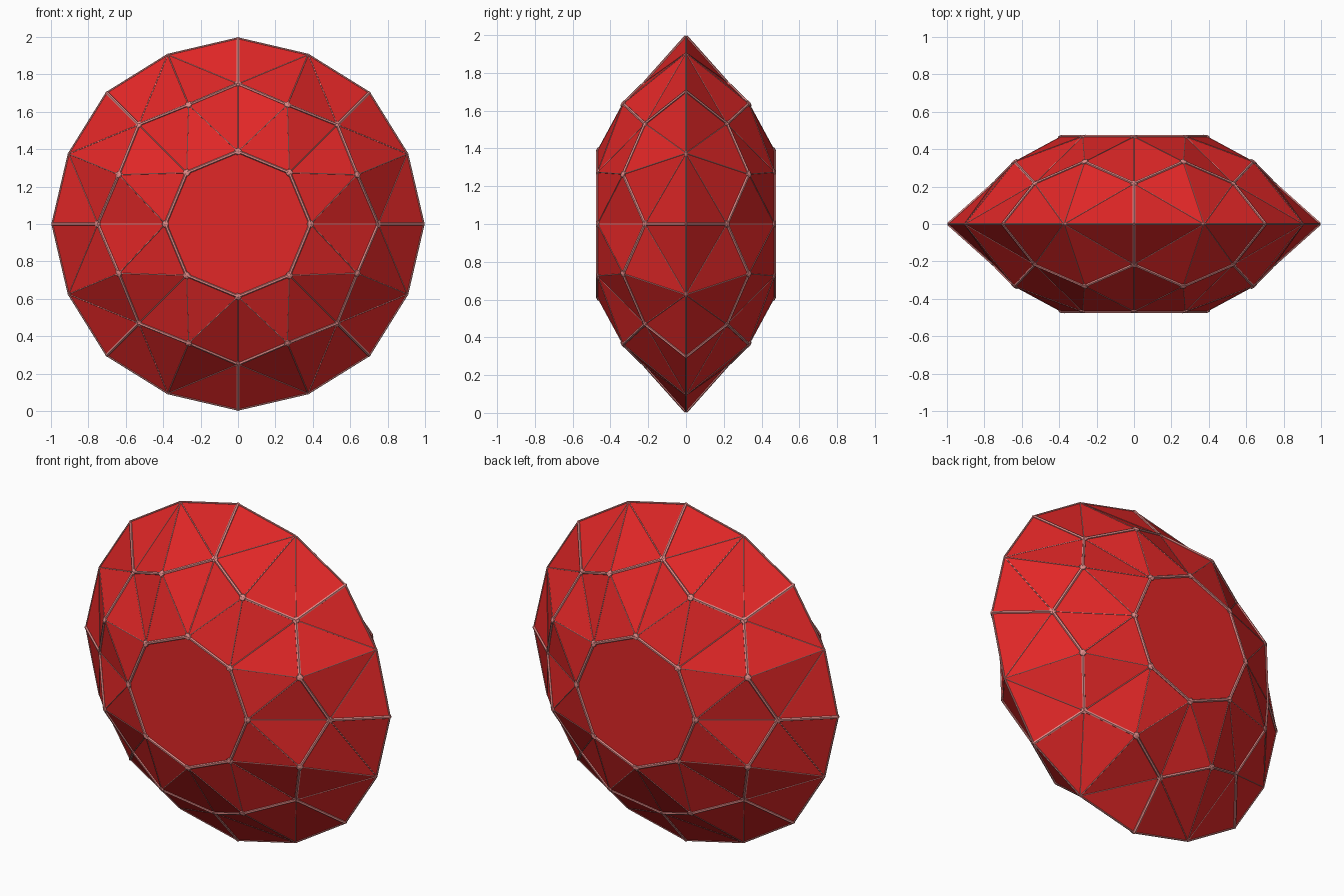
import bpy, bmesh, math
from mathutils import Vector, Matrix

if "Cube" in bpy.data.objects:
    bpy.data.objects.remove(bpy.data.objects["Cube"])


def material(name, rgb):
    m = bpy.data.materials.new(name)
    m.diffuse_color = (*rgb, 1)
    m.use_nodes = True
    m.node_tree.nodes["Principled BSDF"].inputs["Base Color"].default_value = m.diffuse_color
    return m


red = material("ruby red", (0.75, 0.02, 0.02))
pink = material("pale pink", (0.74, 0.25, 0.24))


def add_object(name, data, mat):
    ob = bpy.data.objects.new(name, data)
    data.materials.append(mat)
    bpy.context.collection.objects.link(ob)
    return ob


def point(radius, step, y):
    a = math.radians(22.5) * step
    return Vector((radius * math.sin(a), y, 1 + radius * math.cos(a)))


# Faceted stone: shared 16-sided girdle, then three rings and a flat table per side
bm = bmesh.new()
girdle = [bm.verts.new(point(0.993 if i % 2 == 0 else 0.98, i, 0)) for i in range(16)]
thick, thin, rim = [], [], []

for i in range(16):
    rim.append((girdle[i].co.copy(), girdle[(i + 1) % 16].co.copy()))

for s in (-1, 1):
    table = [bm.verts.new(point(0.388, 2 * k, s * 0.468)) for k in range(8)]
    star = [bm.verts.new(point(0.69, 2 * k + 1, s * 0.333)) for k in range(8)]
    mid = [bm.verts.new(point(0.75, 2 * k, s * 0.217)) for k in range(8)]
    bm.faces.new(table)
    for k in range(8):
        n = (k + 1) % 8
        t0, t1, st, m0, m1 = table[k], table[n], star[k], mid[k], mid[n]
        g0, gh, g1 = girdle[2 * k], girdle[2 * k + 1], girdle[2 * n]
        for tri in ((t0, t1, st), (t0, st, m0), (t1, m1, st), (st, gh, m0),
                    (st, m1, gh), (m0, gh, g0), (m1, g1, gh)):
            bm.faces.new(tri)
        for a, b in ((t0, t1), (st, m0), (st, m1), (m0, g0)):
            thick.append((a.co.copy(), b.co.copy()))
        for a, b in ((t0, st), (t1, st), (t0, m0), (st, gh), (m0, gh), (m1, gh)):
            thin.append((a.co.copy(), b.co.copy()))

bmesh.ops.recalc_face_normals(bm, faces=bm.faces)
bm.normal_update()
knots = [(v.co.copy(), v.normal.copy()) for v in bm.verts]
mesh = bpy.data.meshes.new("gem_stone")
bm.to_mesh(mesh)
bm.free()
add_object("gem_stone", mesh, red)


# Pale lines along the facet edges
def edge_lines(name, pairs, radius):
    bm = bmesh.new()
    for a, b in pairs:
        d = b - a
        rot = d.to_track_quat('Z', 'Y').to_matrix().to_4x4()
        bmesh.ops.create_cone(bm, cap_ends=True, segments=6, radius1=radius,
                              radius2=radius, depth=d.length,
                              matrix=Matrix.Translation((a + b) / 2) @ rot)
    me = bpy.data.meshes.new(name)
    bm.to_mesh(me)
    bm.free()
    add_object(name, me, pink)


edge_lines("main_edge_lines", thick, 0.009)
edge_lines("fine_edge_lines", thin, 0.0028)
edge_lines("girdle_line", rim, 0.005)

# Small flattened knots where the lines meet, leaving the girdle rim plain
bm = bmesh.new()
for co, normal in knots:
    if abs(co.y) < 0.01:
        continue
    rot = normal.to_track_quat('Z', 'Y').to_matrix().to_4x4()
    bmesh.ops.create_icosphere(bm, subdivisions=1, radius=0.022,
                               matrix=Matrix.Translation(co) @ rot @ Matrix.Diagonal((1, 1, 0.4, 1)))
me = bpy.data.meshes.new("corner_knots")
bm.to_mesh(me)
bm.free()
add_object("corner_knots", me, pink)
